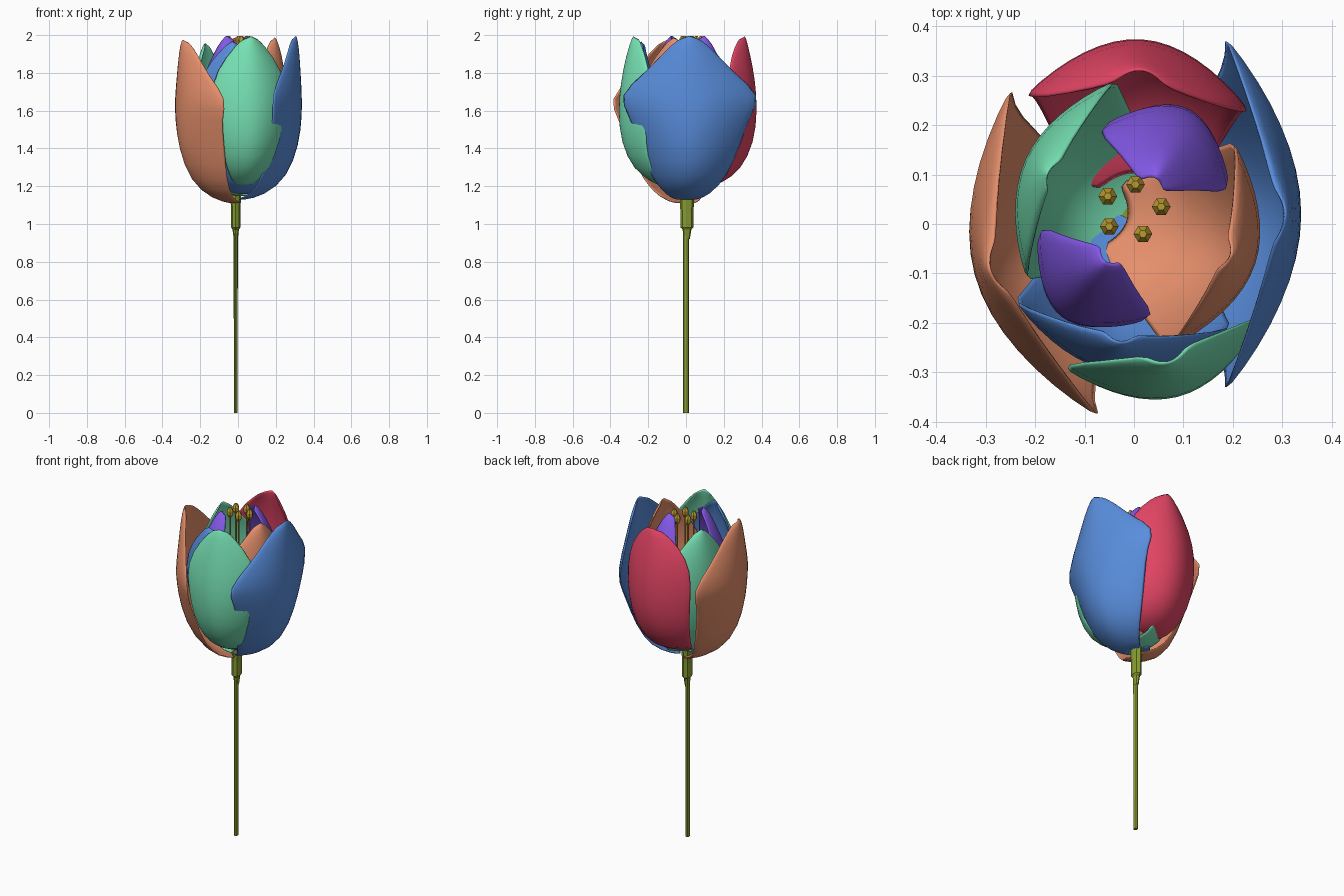
import bpy, bmesh
from math import sin, cos, pi, radians
from mathutils import Vector

if "Cube" in bpy.data.objects:
    bpy.data.objects.remove(bpy.data.objects["Cube"])


def material(name, r, g, b):
    m = bpy.data.materials.new(name)
    m.diffuse_color = (r, g, b, 1)
    m.use_nodes = True
    m.node_tree.nodes["Principled BSDF"].inputs["Base Color"].default_value = m.diffuse_color
    return m


ORANGE = material("orange", 0.80, 0.28, 0.15)
BLUE = material("blue", 0.10, 0.27, 0.72)
GREEN = material("mint", 0.18, 0.75, 0.45)
RED = material("red", 0.78, 0.06, 0.13)
PURPLE = material("purple", 0.23, 0.10, 0.80)
STEM = material("stem_green", 0.24, 0.33, 0.03)
GOLD = material("gold", 0.50, 0.33, 0.03)


def grid_object(name, rows, mat, closed=False):
    """Skin rows of points; closed rows become a capped tube."""
    bm = bmesh.new()
    vs = [[bm.verts.new(p) for p in row] for row in rows]
    n = len(vs[0])
    for a, b in zip(vs, vs[1:]):
        for i in range(n if closed else n - 1):
            j = (i + 1) % n
            bm.faces.new((a[i], a[j], b[j], b[i]))
    if closed:
        bm.faces.new(vs[0][::-1])
        bm.faces.new(vs[-1])
    me = bpy.data.meshes.new(name)
    bm.to_mesh(me)
    bm.free()
    me.materials.append(mat)
    ob = bpy.data.objects.new(name, me)
    bpy.context.collection.objects.link(ob)
    return ob


def petal(name, mat, azimuth, keys, sag, wrap=0.0, rscale=1.0, wscale=1.0, shift=0.0, dz=0.0):
    """keys: (height, radius, half width) from base to tip.
    sag curls the sides inward, wrap curls the lower part more."""
    a = radians(azimuth)
    out, side = Vector((cos(a), sin(a), 0)), Vector((-sin(a), cos(a), 0))
    rmax = max(k[1] for k in keys)
    rows = []
    for z, r, w in keys:
        row = []
        low = 1 + wrap * min(max(0, 1.62 - z), max(0, z - 1.0))
        for i in range(9):
            u = i / 4 - 1
            w2 = w * wscale
            rr = r * rscale - sag * low * w2 * abs(u) ** 1.9
            p = out * rr + side * (w2 * u + shift * r / rmax)
            p.z = z + dz + 0.02 * (1 - abs(u)) * (z > 1.9)
            row.append(p)
        rows.append(row)
    ob = grid_object(name, rows, mat)
    for f in ob.data.polygons:
        f.use_smooth = True
    sol = ob.modifiers.new("thickness", "SOLIDIFY")
    sol.thickness, sol.offset = 0.012, 0
    sub = ob.modifiers.new("smooth", "SUBSURF")
    sub.levels = sub.render_levels = 1
    return ob


def tube(name, mat, profile, centre, sides, ysq=1.0):
    rows = [[Vector((centre[0] + r * cos(2 * pi * i / sides),
                     centre[1] + r * ysq * sin(2 * pi * i / sides), z))
             for i in range(sides)] for z, r in profile]
    return grid_object(name, rows, mat, closed=True)


# Petal profiles
diamond = [(1.13, .02, .05), (1.155, .14, .12), (1.25, .26, .205), (1.42, .322, .27),
           (1.58, .337, .325), (1.68, .336, .39), (1.80, .328, .235), (1.92, .318, .13),
           (1.98, .305, .05)]
oval = [(1.20, .10, .08), (1.22, .19, .14), (1.29, .29, .18), (1.43, .358, .21),
        (1.60, .376, .225), (1.77, .363, .225), (1.90, .335, .15), (1.98, .31, .05)]
front = [(1.21, .14, .03), (1.225, .18, .07), (1.29, .28, .115), (1.43, .347, .165),
         (1.60, .362, .195), (1.74, .348, .215), (1.89, .32, .13), (1.98, .285, .04)]
inner = [(1.18, -.02, .07), (1.20, .10, .13), (1.30, .19, .18), (1.50, .24, .21),
         (1.68, .255, .23), (1.83, .24, .16), (1.92, .22, .08), (1.97, .20, .03)]
small = [(1.22, .12, .03), (1.30, .17, .06), (1.45, .225, .095), (1.60, .245, .12),
         (1.74, .23, .155), (1.86, .18, .10), (1.94, .135, .06), (1.98, .095, .025)]

# Outer petals
petal("outer_petal_left", ORANGE, 195, diamond, .48, 2.2, wscale=.96, shift=.015, dz=-.02)
petal("outer_petal_right", BLUE, 0, diamond, .42, 2.2, shift=.02)
petal("outer_petal_front", GREEN, -76, front, .52)
petal("outer_petal_back", RED, 86, oval, .57, shift=.01)

# Inner petals
petal("inner_petal_front", BLUE, -97, inner, .52, .8, rscale=1.19, dz=-.02)
petal("inner_petal_left", GREEN, 156, inner, .45, .8, shift=-.03, dz=-.03)
petal("inner_petal_right", ORANGE, -18, inner, .52, .8, rscale=1.02)
petal("small_petal_back", PURPLE, 65, small, .70, rscale=1.06)
petal("small_petal_front", PURPLE, 232, small, .70, rscale=.98)

# Stem and receptacle
tube("stem", STEM, [(0, .010), (.5, .0105), (.95, .011)], (-.012, 0), 8, 1.5)
tube("receptacle", STEM, [(.92, .011), (.972, .017), (.982, .025), (1.07, .025), (1.15, .028), (1.165, .02)],
     (-.012, .005), 8, 1.4)

# Stamens
for i, (x, y) in enumerate([(-.053, .056), (.003, .08), (.055, .035), (.018, -.02), (-.05, -.005)]):
    tube(f"filament_{i}", GOLD, [(1.2, .005), (1.95, .005)], (x, y), 6)
    tube(f"anther_{i}", GOLD, [(1.935, .008), (1.955, .019), (1.975, .019), (1.995, .008)], (x, y), 6)
